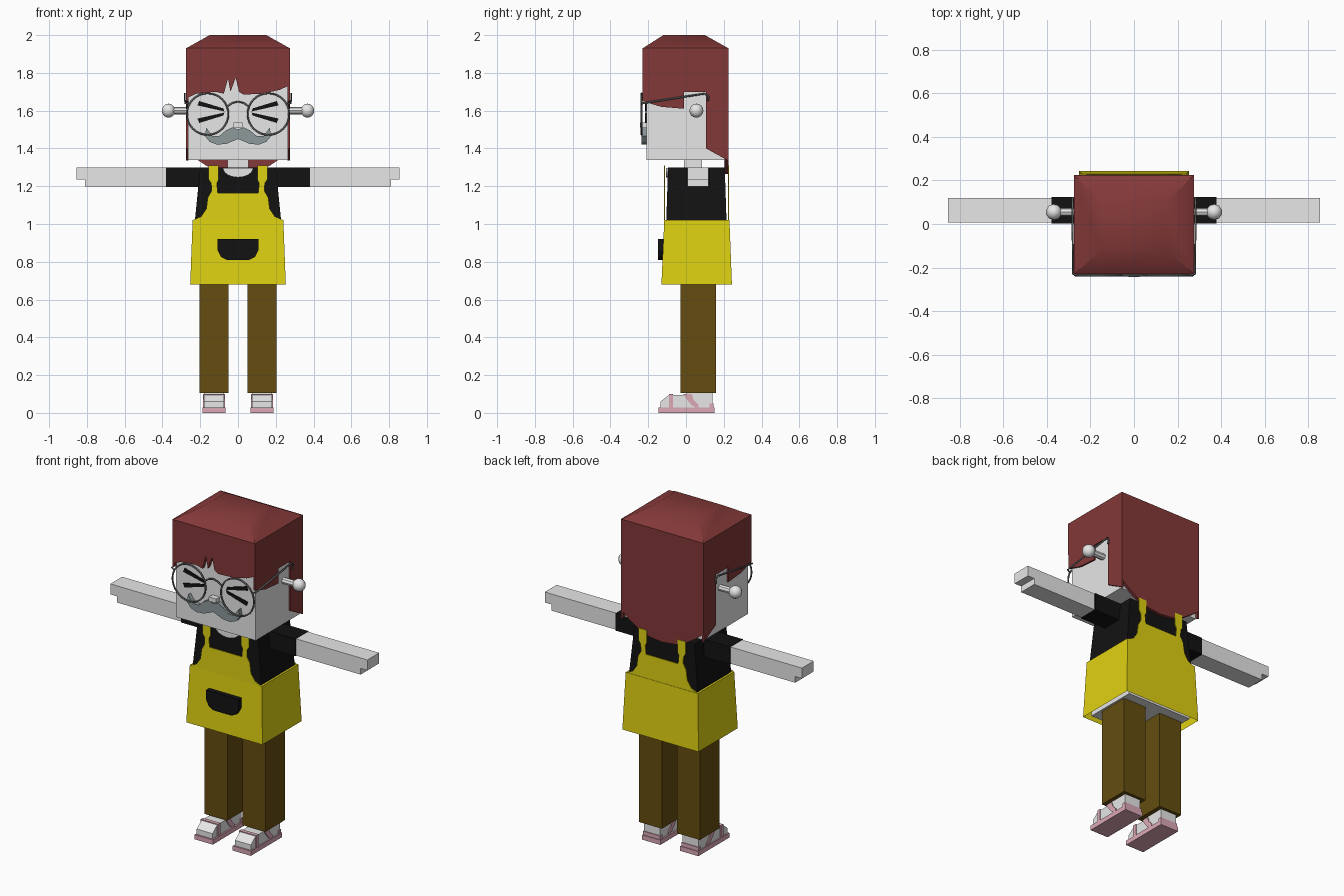
import bpy, bmesh, math
from mathutils import Vector

if "Cube" in bpy.data.objects:
    bpy.data.objects.remove(bpy.data.objects["Cube"])


def material(name, rgb):
    m = bpy.data.materials.new(name)
    m.use_nodes = True
    m.diffuse_color = (*rgb, 1)
    m.node_tree.nodes["Principled BSDF"].inputs["Base Color"].default_value = (*rgb, 1)
    return m


SKIN = material("pale_skin", (.8, .8, .8))
HAIR = material("auburn_hair", (.23, .04, .04))
BLACK = material("black_cloth", (.006, .006, .006))
YELLOW = material("yellow_apron", (.74, .64, .006))
BROWN = material("brown_trousers", (.13, .075, .005))
PINK = material("pink_sandal", (.72, .4, .47))
GREY = material("grey_moustache", (.27, .32, .33))
WIRE = material("dark_wire", (.13, .13, .13))


def finish(name, bm, mat):
    bmesh.ops.recalc_face_normals(bm, faces=bm.faces)
    mesh = bpy.data.meshes.new(name)
    bm.to_mesh(mesh)
    bm.free()
    ob = bpy.data.objects.new(name, mesh)
    bpy.context.collection.objects.link(ob)
    mesh.materials.append(mat)
    return ob


def smooth(ob, degrees):
    bpy.ops.object.select_all(action='DESELECT')
    ob.select_set(True)
    bpy.context.view_layer.objects.active = ob
    bpy.ops.object.shade_smooth_by_angle(angle=math.radians(degrees))


def prism(name, pts, axis, lo, hi, mat):
    """Extrude a 2D profile along x or y."""
    bm = bmesh.new()
    place = (lambda a, b, d: (d, a, b)) if axis == 'x' else (lambda a, b, d: (a, d, b))
    face = bm.faces.new([bm.verts.new(place(a, b, lo)) for a, b in pts])
    res = bmesh.ops.extrude_face_region(bm, geom=[face])
    moved = [v for v in res["geom"] if isinstance(v, bmesh.types.BMVert)]
    bmesh.ops.translate(bm, verts=moved, vec=Vector(place(0, 0, hi - lo)))
    return finish(name, bm, mat)


def frustum(name, low, z0, high, z1, mat, open_bottom=False):
    """Box between two rectangles given as half width, y min, y max."""
    bm = bmesh.new()
    rings = []
    for (w, a, b), z in ((low, z0), (high, z1)):
        rings.append([bm.verts.new(p) for p in ((-w, a, z), (w, a, z), (w, b, z), (-w, b, z))])
    for i in range(4):
        j = (i + 1) % 4
        bm.faces.new((rings[0][i], rings[0][j], rings[1][j], rings[1][i]))
    bm.faces.new(rings[1])
    if not open_bottom:
        bm.faces.new(rings[0][::-1])
    return finish(name, bm, mat)


def box(name, x, y, z, mat):
    return prism(name, [(x[0], z[0]), (x[1], z[0]), (x[1], z[1]), (x[0], z[1])], 'y', *y, mat)


def mirrored(half):
    return half + [(-a, b) for a, b in reversed(half) if a > 0]


def wire(name, pts, cyclic=False):
    curve = bpy.data.curves.new(name, 'CURVE')
    curve.dimensions = '3D'
    curve.bevel_depth = .005
    curve.bevel_resolution = 1
    spline = curve.splines.new('POLY')
    spline.points.add(len(pts) - 1)
    for p, co in zip(spline.points, pts):
        p.co = (*co, 1)
    spline.use_cyclic_u = cyclic
    ob = bpy.data.objects.new(name, curve)
    bpy.context.collection.objects.link(ob)
    curve.materials.append(WIRE)
    bpy.ops.object.select_all(action='DESELECT')
    ob.select_set(True)
    bpy.context.view_layer.objects.active = ob
    bpy.ops.object.convert(target='MESH')


# Head and neck
box("head", (-.265, .265), (-.21, .207), (1.34, 1.88), SKIN)
box("neck", (-.055, .055), (-.01, .085), (1.28, 1.35), SKIN)
box("nose", (-.025, .025), (-.243, -.208), (1.512, 1.538), SKIN)

# Hair: crown, swept fringe, back and side panels
crown = frustum("hair_crown", (.275, -.23, .225), 1.93, (.15, -.12, .10), 2.0, HAIR)
smooth(crown, 40)
prism("hair_fringe", [(-.275, 1.932), (-.275, 1.665), (-.22, 1.69), (-.12, 1.70), (-.075, 1.69),
                      (-.053, 1.77), (-.04, 1.70), (-.012, 1.775), (.005, 1.70), (.03, 1.685),
                      (.13, 1.69), (.22, 1.71), (.275, 1.735), (.275, 1.932)],
      'y', -.23, -.205, HAIR)
prism("hair_back", mirrored([(0, 1.265), (.09, 1.275), (.17, 1.31), (.23, 1.35), (.275, 1.385),
                             (.275, 1.932)]), 'y', .205, .225, HAIR)
SIDE = [(-.229, 1.932), (-.229, 1.65), (-.13, 1.62), (-.01, 1.61), (-.01, 1.70), (.106, 1.70),
        (.106, 1.40), (.224, 1.335), (.224, 1.932)]

# Parts on both sides of the face
for s, side in ((1, "left"), (-1, "right")):
    prism(side + "_hair_panel", SIDE, 'x', s * .262, s * .275, HAIR)

    bm = bmesh.new()
    bmesh.ops.create_cone(bm, cap_ends=True, segments=8, radius1=.019, radius2=.019, depth=.11)
    bmesh.ops.rotate(bm, verts=bm.verts, matrix=Vector((0, 0, 1)).rotation_difference(
        Vector((1, 0, 0))).to_matrix())
    bmesh.ops.translate(bm, verts=bm.verts, vec=(s * .31, .055, 1.6))
    finish(side + "_ear_stalk", bm, SKIN)
    bm = bmesh.new()
    bmesh.ops.create_uvsphere(bm, u_segments=10, v_segments=8, radius=.037)
    bmesh.ops.translate(bm, verts=bm.verts, vec=(s * .368, .055, 1.6))
    smooth(finish(side + "_ear_bead", bm, SKIN), 60)

    # Squeezed eye made of two tapering strokes
    for part, d in (("upper", 1), ("lower", -1)):
        stroke = [(.072, .003), (.078, .019), (.205, .058), (.215, .035)]
        prism(f"{side}_eye_{part}", [(s * a, 1.593 + d * b) for a, b in stroke],
              'y', -.216, -.208, BLACK)

    # Spectacle rim and temple
    rim = [(s * .161 + .11 * math.cos(t), -.235, 1.582 + .11 * math.sin(t))
           for t in (i * math.tau / 32 for i in range(32))]
    wire(side + "_rim", rim, True)
    wire(side + "_temple", [(s * .262, -.235, 1.635), (s * .28, -.228, 1.64), (s * .282, 0, 1.675),
                            (s * .282, .10, 1.69), (s * .282, .12, 1.675), (s * .282, .115, 1.65)])

wire("spectacle_bridge", [(x, -.235, 1.648 - 8 * x * x) for x in (-.055, -.03, 0, .03, .055)])
prism("moustache", mirrored([(0, 1.5), (.03, 1.512), (.065, 1.495), (.10, 1.465), (.135, 1.465),
                             (.168, 1.51), (.175, 1.465), (.15, 1.435), (.11, 1.42),
                             (.06, 1.425), (0, 1.45)][::-1]), 'y', -.235, -.208, GREY)

# Shirt, neckline and hidden hips
frustum("shirt", (.23, -.105, .215), 1.0, (.20, -.095, .205), 1.3, BLACK)
prism("neckline", [(.08 * math.cos(t), 1.297 + .05 * math.sin(t))
                   for t in (-i * math.pi / 12 for i in range(13))], 'y', -.105, -.096, SKIN)
box("hips", (-.215, .215), (-.105, .215), (.69, 1.0), SKIN)

# Apron skirt, bibs with straps, and pocket
frustum("apron_skirt", (.253, -.13, .243), .68, (.24, -.115, .23), 1.022, YELLOW, True)
BIB = [(0, 1.165), (.107, 1.165), (.112, 1.215), (.102, 1.235), (.102, 1.31), (.155, 1.31),
       (.155, 1.235), (.142, 1.215), (.14, 1.175), (.16, 1.14), (.168, 1.08), (.195, 1.04),
       (.24, 1.02), (0, 1.02)]
prism("apron_front_bib", mirrored(BIB), 'y', -.117, -.112, YELLOW)
prism("apron_back_bib", mirrored(BIB), 'y', .222, .228, YELLOW)
prism("pocket", mirrored([(0, .81), (.06, .81), (.09, .825), (.108, .86), (.108, .92), (0, .92)]),
      'y', -.148, -.115, BLACK)

# Arms, legs and sandalled feet
for s, side in ((1, "left"), (-1, "right")):
    box(side + "_sleeve", (s * .19, s * .38), (.003, .125), (1.195, 1.3), BLACK)
    prism(side + "_forearm", [(s * .38, 1.198), (s * .81, 1.198), (s * .81, 1.235),
                              (s * .855, 1.235), (s * .855, 1.298), (s * .38, 1.298)],
          'y', .008, .12, SKIN)
    box(side + "_trouser_leg", (s * .05, s * .203), (-.03, .158), (.105, .75), BROWN)

    inner, outer = s * .07, s * .185
    box(side + "_sole", (s * .066, s * .187), (-.145, .15), (0, .028), PINK)
    prism(side + "_foot", [(-.135, .02), (-.135, .06), (-.09, .095), (0, .095), (0, .112),
                           (.14, .112), (.14, .02)], 'x', s * .075, s * .18, SKIN)
    prism(side + "_toe_strap", [(-.09, .02), (-.09, .1), (-.068, .1), (-.068, .02)],
          'x', inner, outer, PINK)
    prism(side + "_ankle_strap", [(-.015, .1), (.03, .1), (.04, .07), (.065, .045), (.065, .02),
                                  (.03, .04), (.005, .07)], 'x', inner, outer, PINK)
    box(side + "_heel_strap", (inner, outer), (.125, .145), (.02, .05), PINK)
